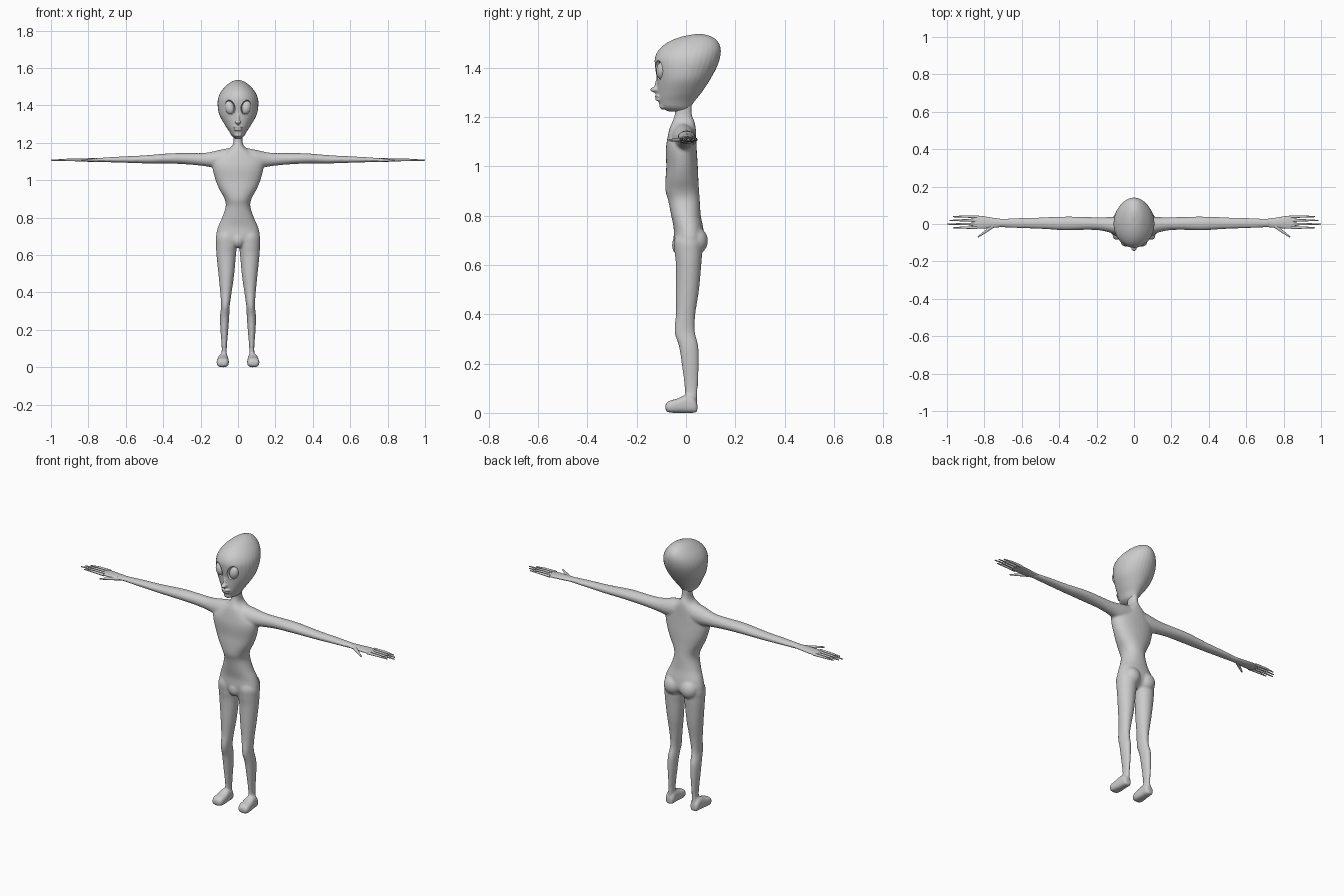
import bpy, bmesh, math
from mathutils import Vector, Matrix

if "Cube" in bpy.data.objects:
    bpy.data.objects.remove(bpy.data.objects["Cube"])

skin = bpy.data.materials.new("grey_skin")
skin.use_nodes = True
GREY = (0.6, 0.6, 0.6, 1)
skin.diffuse_color = GREY
skin.node_tree.nodes["Principled BSDF"].inputs["Base Color"].default_value = GREY


def spline(rows, steps=5):
    """Smoothly interpolate between the rows of a profile."""
    out = []
    for i in range(len(rows) - 1):
        p = [rows[max(0, min(len(rows) - 1, i + k))] for k in (-1, 0, 1, 2)]
        for s in range(steps):
            t = s / steps
            out.append([b + 0.5 * t * (c - a + t * (2 * a - 5 * b + 4 * c - d + t * (3 * (b - c) + d - a)))
                        for a, b, c, d in zip(*p)])
    return out + [list(rows[-1])]


def loft(bm, axis, rows, side=1, power=2.0, segments=32):
    """Skin rounded sections; a row is position, then low and high of both cross axes."""
    order = {"x": (1, 2, 0), "y": (0, 2, 1), "z": (0, 1, 2)}[axis]
    rings = []
    for pos, a0, a1, b0, b1 in spline(rows):
        ring = []
        for k in range(segments):
            ang = math.tau * k / segments
            c, s = math.cos(ang), math.sin(ang)
            u = math.copysign(abs(c) ** (2 / power), c)
            v = math.copysign(abs(s) ** (2 / power), s)
            co = [0, 0, 0]
            co[order[0]] = (a0 + a1) / 2 + u * (a1 - a0) / 2
            co[order[1]] = (b0 + b1) / 2 + v * (b1 - b0) / 2
            co[order[2]] = pos
            co[0] *= side
            ring.append(bm.verts.new(co))
        rings.append(ring)
    for r0, r1 in zip(rings, rings[1:]):
        for k in range(segments):
            n = (k + 1) % segments
            bm.faces.new((r0[k], r0[n], r1[n], r1[k]))
    bm.faces.new(rings[0])
    bm.faces.new(rings[-1])


def blob(bm, centre, size, tilt=(0, 0, 0)):
    """Add an ellipsoid."""
    turn = Matrix.Identity(3)
    for ang, ax in zip(tilt, "XYZ"):
        turn = Matrix.Rotation(ang, 3, ax) @ turn
    m = Matrix.Translation(centre) @ turn.to_4x4() @ Matrix.Diagonal((*size, 1))
    bmesh.ops.create_uvsphere(bm, u_segments=32, v_segments=20, radius=1, matrix=m)


def finger(bm, start, end, r0, r1):
    """Add a tapered rod with a rounded tip."""
    a, b = Vector(start), Vector(end)
    turn = (b - a).to_track_quat("Z", "Y").to_matrix().to_4x4()
    bmesh.ops.create_cone(bm, cap_ends=True, segments=10, radius1=r0, radius2=r1,
                          depth=(b - a).length, matrix=Matrix.Translation((a + b) / 2) @ turn)
    bmesh.ops.create_uvsphere(bm, u_segments=10, v_segments=6, radius=r1, matrix=Matrix.Translation(b))


def finish(name, bm, voxel=0, smooth=0):
    """Make the object; optionally fuse its shells into one skin."""
    bmesh.ops.recalc_face_normals(bm, faces=bm.faces)
    mesh = bpy.data.meshes.new(name)
    bm.to_mesh(mesh)
    bm.free()
    mesh.materials.append(skin)
    ob = bpy.data.objects.new(name, mesh)
    bpy.context.collection.objects.link(ob)
    bpy.ops.object.select_all(action="DESELECT")
    ob.select_set(True)
    bpy.context.view_layer.objects.active = ob
    if voxel:
        fuse = ob.modifiers.new("fuse", "REMESH")
        fuse.mode, fuse.voxel_size = "VOXEL", voxel
        soften = ob.modifiers.new("soften", "SMOOTH")
        soften.factor, soften.iterations = 0.5, smooth
        bpy.ops.object.modifier_apply(modifier="fuse")
        bpy.ops.object.modifier_apply(modifier="soften")
    bpy.ops.object.shade_smooth_by_angle(angle=math.radians(50))
    return ob


def centred(rows):
    return [(z, -w, w, y0, y1) for z, w, y0, y1 in rows]


# Body: torso and neck
body = bmesh.new()
loft(body, "z", centred([
    (0.645, 0.04, -0.03, 0.03), (0.67, 0.1, -0.045, 0.06), (0.7, 0.117, -0.05, 0.075),
    (0.75, 0.107, -0.05, 0.07), (0.8, 0.085, -0.06, 0.06), (0.86, 0.066, -0.072, 0.056),
    (0.9, 0.072, -0.083, 0.053), (0.95, 0.099, -0.083, 0.05), (1.0, 0.12, -0.08, 0.048),
    (1.06, 0.135, -0.082, 0.044), (1.1, 0.13, -0.078, 0.042), (1.15, 0.075, -0.068, 0.04),
    (1.18, 0.035, -0.056, 0.035), (1.21, 0.024, -0.046, 0.024), (1.27, 0.024, -0.046, 0.024)]), power=2.2)
blob(body, (0, -0.025, 0.68), (0.035, 0.032, 0.042))

for side in (1, -1):
    # Buttock, thigh and shin
    blob(body, (side * 0.052, 0.04, 0.698), (0.052, 0.049, 0.055))
    loft(body, "z", [
        (0.74, 0.03, 0.09, -0.03, 0.05), (0.7, 0.006, 0.117, -0.048, 0.068),
        (0.65, 0.005, 0.118, -0.046, 0.066), (0.6, 0.011, 0.115, -0.041, 0.062),
        (0.5, 0.02, 0.105, -0.041, 0.053), (0.4, 0.034, 0.095, -0.041, 0.038),
        (0.33, 0.044, 0.091, -0.047, 0.036), (0.27, 0.047, 0.096, -0.029, 0.05),
        (0.2, 0.052, 0.094, -0.018, 0.052), (0.1, 0.06, 0.087, -0.006, 0.048),
        (0.04, 0.058, 0.092, -0.006, 0.044)], side)
    # Foot
    loft(body, "y", [
        (0.046, 0.06, 0.098, 0.002, 0.04), (0.03, 0.053, 0.104, 0, 0.065),
        (0, 0.052, 0.107, 0, 0.072), (-0.035, 0.049, 0.112, 0, 0.058),
        (-0.065, 0.05, 0.114, 0.001, 0.05), (-0.083, 0.06, 0.106, 0.008, 0.038)], side, power=2.8)
    # Shoulder and arm
    loft(body, "x", [
        (0, -0.055, 0.035, 1.07, 1.18), (0.08, -0.058, 0.038, 1.06, 1.166),
        (0.17, -0.036, 0.036, 1.074, 1.147), (0.25, -0.031, 0.037, 1.083, 1.145),
        (0.36, -0.034, 0.04, 1.089, 1.144), (0.5, -0.026, 0.035, 1.09, 1.133),
        (0.62, -0.022, 0.032, 1.094, 1.127), (0.73, -0.016, 0.027, 1.097, 1.121)], side)
body_ob = finish("body", body, voxel=0.006, smooth=6)
for v in body_ob.data.vertices:
    v.co.z = max(v.co.z, 0)

# Hands
for side, label in ((1, "left"), (-1, "right")):
    hand = bmesh.new()
    loft(hand, "x", [
        (0.7, -0.015, 0.026, 1.099, 1.12), (0.76, -0.021, 0.034, 1.098, 1.119),
        (0.81, -0.024, 0.042, 1.099, 1.117), (0.85, -0.025, 0.045, 1.101, 1.114),
        (0.868, -0.02, 0.04, 1.104, 1.111)], side)
    for y, tip in ((0.039, 0.965), (0.019, 0.985), (-0.001, 0.997), (-0.02, 0.965)):
        finger(hand, (side * 0.84, y, 1.108), (side * 0.91, y + 0.001, 1.109), 0.0075, 0.0062)
        finger(hand, (side * 0.91, y + 0.001, 1.109), (side * tip, y, 1.107), 0.0062, 0.003)
    finger(hand, (side * 0.745, -0.004, 1.107), (side * 0.79, -0.038, 1.107), 0.011, 0.0075)
    finger(hand, (side * 0.79, -0.038, 1.107), (side * 0.832, -0.068, 1.106), 0.0075, 0.004)
    finish(label + "_hand", hand)

# Head: skull, nose, lips and chin fused together
head = bmesh.new()
loft(head, "z", centred([
    (1.222, 0.014, -0.07, 0.012), (1.238, 0.034, -0.1, 0.018), (1.265, 0.05, -0.112, 0.036),
    (1.3, 0.073, -0.115, 0.064), (1.35, 0.1, -0.118, 0.097), (1.4, 0.109, -0.125, 0.124),
    (1.44, 0.106, -0.126, 0.138), (1.475, 0.09, -0.108, 0.141), (1.505, 0.064, -0.07, 0.13),
    (1.525, 0.038, -0.02, 0.105), (1.536, 0.01, 0.035, 0.07)]))
blob(head, (0, -0.113, 1.335), (0.009, 0.013, 0.045), (-0.22, 0, 0))
blob(head, (0, -0.127, 1.311), (0.015, 0.018, 0.011))
blob(head, (0, -0.112, 1.283), (0.027, 0.015, 0.006))
blob(head, (0, -0.111, 1.271), (0.024, 0.014, 0.006))
blob(head, (0, -0.094, 1.244), (0.022, 0.014, 0.014))
head_ob = finish("head", head, voxel=0.004, smooth=4)

# Eye sockets cut into the head, each holding a tilted oval eye
for side, label in ((1, "left"), (-1, "right")):
    tilt = (0, side * 0.25, side * 0.4)
    cutter_bm = bmesh.new()
    blob(cutter_bm, (side * 0.047, -0.118, 1.388), (0.031, 0.03, 0.042), tilt)
    cutter = finish("socket_cutter", cutter_bm)
    cutter.hide_render = True
    cut = head_ob.modifiers.new("socket", "BOOLEAN")
    cut.operation, cut.solver, cut.object = "DIFFERENCE", "EXACT", cutter
    bpy.context.view_layer.objects.active = head_ob
    bpy.ops.object.modifier_apply(modifier="socket")
    bpy.data.objects.remove(cutter)
    eye = bmesh.new()
    blob(eye, (side * 0.045, -0.098, 1.388), (0.025, 0.022, 0.036), tilt)
    finish(label + "_eye", eye)
